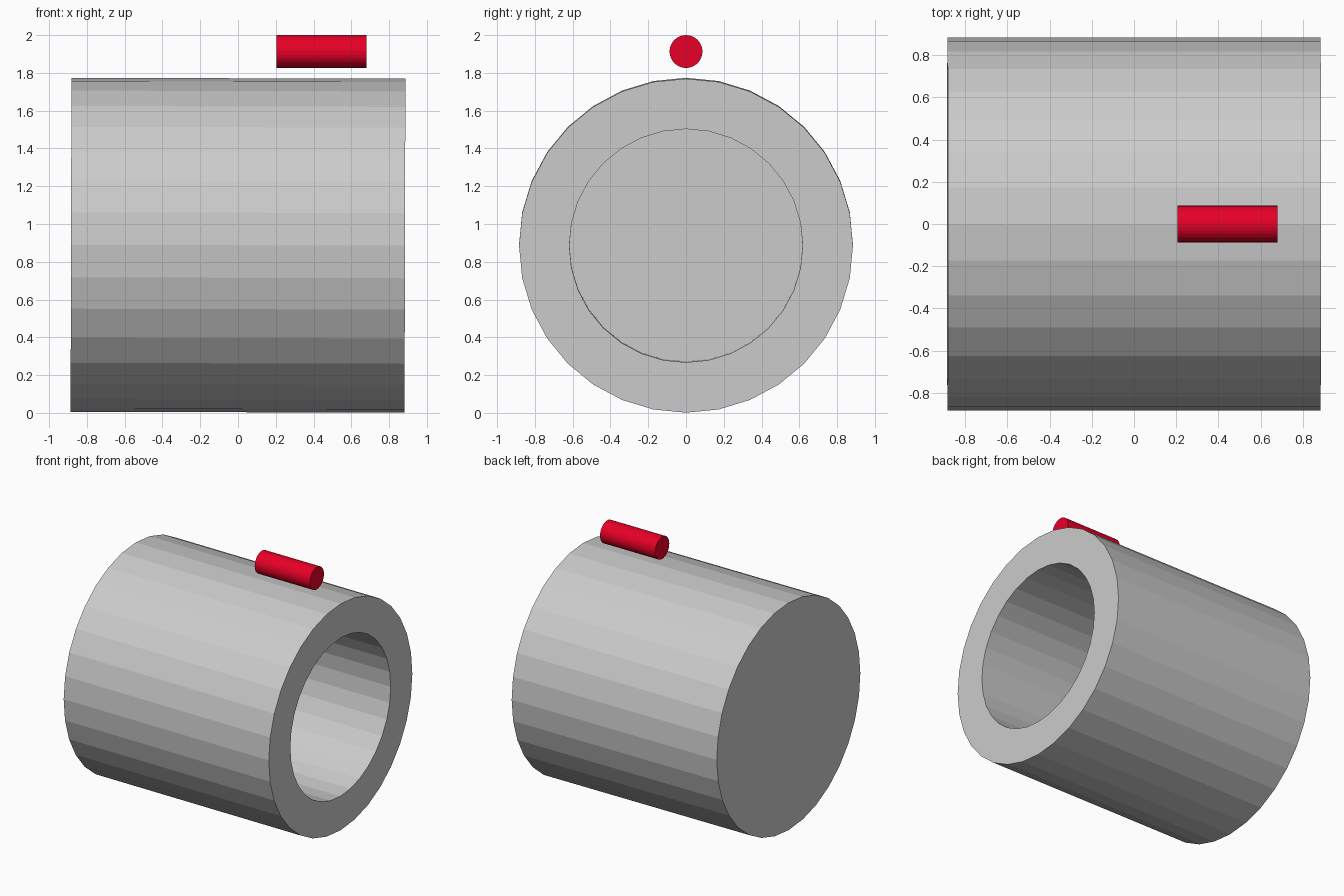
import bpy, bmesh
from math import radians
from mathutils import Matrix

if "Cube" in bpy.data.objects:
    bpy.data.objects.remove(bpy.data.objects["Cube"])

TO_X = Matrix.Rotation(radians(90), 4, 'Y')


def cylinder_x(name, radius, length, location, sides=32):
    """Flat-shaded capped cylinder lying along x."""
    bm = bmesh.new()
    bmesh.ops.create_cone(bm, cap_ends=True, segments=sides, radius1=radius,
                          radius2=radius, depth=length, matrix=TO_X)
    mesh = bpy.data.meshes.new(name)
    bm.to_mesh(mesh)
    bm.free()
    obj = bpy.data.objects.new(name, mesh)
    obj.location = location
    bpy.context.collection.objects.link(obj)
    return obj


# Thick-walled drum, open towards +x and closed at -x
R, WALL = 0.884, 0.265
drum = cylinder_x("hollow_drum", R, 2 * R, (0, 0, 0.8875))
drum.rotation_euler.y = radians(0.15)
bm = bmesh.new()
bm.from_mesh(drum.data)
cap = max(bm.faces, key=lambda f: f.calc_center_median().x)
bmesh.ops.delete(bm, geom=[cap], context='FACES_ONLY')
bmesh.ops.recalc_face_normals(bm, faces=bm.faces)
if min(bm.faces, key=lambda f: f.calc_center_median().x).normal.x > 0:
    bmesh.ops.reverse_faces(bm, faces=bm.faces)
bm.to_mesh(drum.data)
bm.free()
shell = drum.modifiers.new("wall", 'SOLIDIFY')
shell.thickness = WALL
shell.offset = -1
shell.use_even_offset = True

# Small red rod hovering above the drum
rod = cylinder_x("red_rod", 0.087, 0.475, (0.4425, 0, 1.913))
red = bpy.data.materials.new("red")
red.diffuse_color = (0.8, 0.0, 0.02, 1)
red.use_nodes = True
red.node_tree.nodes["Principled BSDF"].inputs["Base Color"].default_value = red.diffuse_color
rod.data.materials.append(red)
